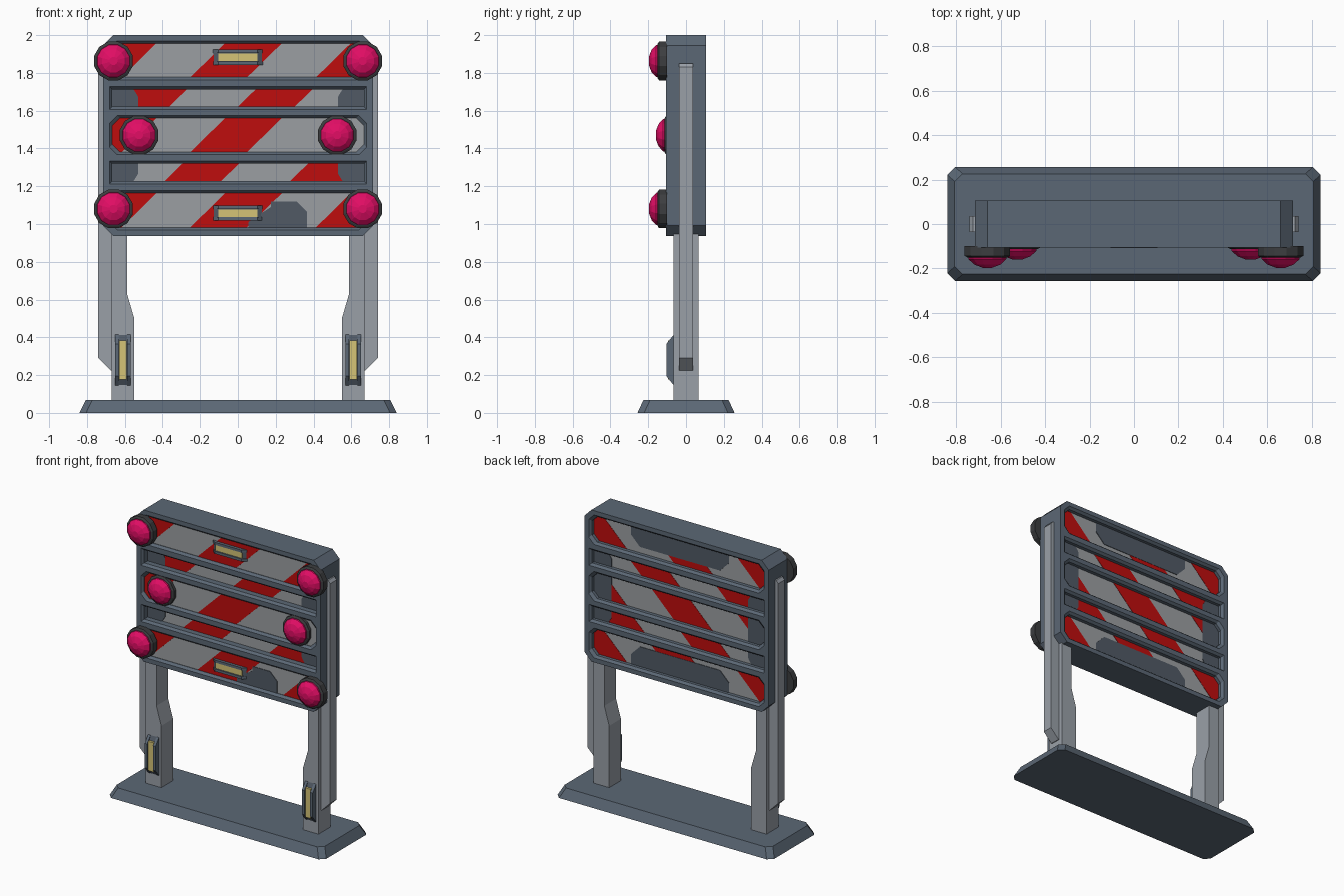
import bpy, bmesh, math

if "Cube" in bpy.data.objects:
    bpy.data.objects.remove(bpy.data.objects["Cube"])

def mat(name, r, g, b):
    m = bpy.data.materials.new(name)
    m.diffuse_color = (r, g, b, 1)
    m.use_nodes = True
    m.node_tree.nodes["Principled BSDF"].inputs["Base Color"].default_value = m.diffuse_color
    return m

SLATE = mat("slate_frame", 0.105, 0.137, 0.178)
PATCH = mat("dark_slate", 0.082, 0.102, 0.130)
STEEL = mat("leg_grey", 0.32, 0.35, 0.39)
GREY = mat("board_grey", 0.33, 0.345, 0.36)
RED = mat("stripe_red", 0.52, 0.004, 0.004)
PINK = mat("lamp_pink", 0.76, 0.004, 0.13)
RUBBER = mat("lamp_housing", 0.045, 0.047, 0.05)
YELLOW = mat("pale_yellow", 0.66, 0.55, 0.18)

def loft(name, loops, material):
    """Solid through a list of equal-length 3D loops, capped at both ends."""
    bm = bmesh.new()
    rings = [[bm.verts.new(p) for p in lp] for lp in loops]
    n = len(rings[0])
    for a, b in zip(rings, rings[1:]):
        for i in range(n):
            bm.faces.new((a[i], a[(i + 1) % n], b[(i + 1) % n], b[i]))
    bm.faces.new(rings[0])
    bm.faces.new(rings[-1])
    bmesh.ops.recalc_face_normals(bm, faces=bm.faces)
    me = bpy.data.meshes.new(name)
    bm.to_mesh(me)
    bm.free()
    me.materials.append(material)
    ob = bpy.data.objects.new(name, me)
    bpy.context.collection.objects.link(ob)
    return ob

def octa(hx, z0, z1, c):
    if c == 0:
        return [(-hx, z0), (hx, z0), (hx, z1), (-hx, z1)]
    return [(-hx + c, z0), (hx - c, z0), (hx, z0 + c), (hx, z1 - c),
            (hx - c, z1), (-hx + c, z1), (-hx, z1 - c), (-hx, z0 + c)]

def at_y(poly, y):
    return [(x, y, z) for x, z in poly]

def slab(name, poly, y0, y1, material):
    return loft(name, [at_y(poly, y0), at_y(poly, y1)], material)

def clip(poly, a, b, c):
    """Keep the part of a polygon where a*x + b*z <= c."""
    out = []
    for p, q in zip(poly, poly[1:] + poly[:1]):
        dp, dq = a * p[0] + b * p[1] - c, a * q[0] + b * q[1] - c
        if dp <= 0:
            out.append(p)
        if dp * dq < 0:
            t = dp / (dp - dq)
            out.append((p[0] + t * (q[0] - p[0]), p[1] + t * (q[1] - p[1])))
    return out

def size(poly):
    return abs(sum(p[0] * q[1] - q[0] * p[1] for p, q in zip(poly, poly[1:] + poly[:1]))) / 2

# Base plate with sloping edges
def plan(hx, hy, c, z):
    return [(x, y, z) for x, y in octa(hx, -hy, hy, c)]
loft("base", [plan(0.84, 0.257, 0.035, 0), plan(0.807, 0.226, 0.035, 0.067)], SLATE)

# Legs, outer rails and leg lamps
def lamp_bar(name, to3d, half, w, depth):
    """Bezel of two end-tapered rails around a recessed yellow bar; to3d(along, across, out)."""
    prof = [(-half, 0), (half, 0), (half - 0.05 * depth / 0.04, depth), (-half + 0.05 * depth / 0.04, depth)]
    for s in (-1, 1):
        loft(name + "_rail", [[to3d(u, s * w * k, d) for u, d in prof] for k in (0.55, 1)], SLATE)
    low = [(u, d * 0.6) for u, d in prof]
    loft(name + "_tray", [[to3d(u, w * k, d) for u, d in low] for k in (-0.56, 0.56)], PATCH)
    h = half * 0.76
    q = [(-h, -w * 0.5), (h, -w * 0.5), (h, w * 0.5), (-h, w * 0.5)]
    loft(name + "_glow", [[to3d(u, v, d) for u, v in q] for d in (depth * 0.4, depth * 0.8)], YELLOW)

for s, side in ((-1, "left"), (1, "right")):
    leg = [(0.55, 0.06), (0.67, 0.06), (0.67, 0.96), (0.588, 0.96), (0.588, 0.63), (0.55, 0.5)]
    slab(side + "_leg", [(s * x, z) for x, z in leg], -0.065, 0.065, STEEL)
    rail = [(0.66, 0.225), (0.675, 0.225), (0.74, 0.29), (0.74, 1.83), (0.725, 1.85), (0.66, 1.85)]
    slab(side + "_rail", [(s * x, z) for x, z in rail], -0.036, 0.036, STEEL)
    lamp_bar(side + "_leg_lamp", lambda u, v, d: (s * 0.61 + v, -0.064 - d, 0.28 + u), 0.135, 0.042, 0.04)

# Panel body with pockets cut for each row, front and back
body = slab("panel_frame", octa(0.715, 0.937, 2.0, 0.055), -0.105, 0.105, SLATE)
ROWS = [("top", 1.763, 1.97, 0.04, -0.083), ("upper_gap", 1.607, 1.727, 0, -0.045),
        ("middle", 1.367, 1.574, 0.04, -0.083), ("lower_gap", 1.213, 1.333, 0, -0.045),
        ("bottom", 0.968, 1.177, 0.04, -0.083)]
BACK = 0.062

def patches(row, back):
    """Dark painted areas of a row."""
    out = []
    if back and row == "top":
        out.append([(-0.38, 1.98), (0.38, 1.98), (0.38, 1.89), (0.31, 1.82), (-0.31, 1.82), (-0.38, 1.89)])
    if back and row == "bottom":
        out.append([(-0.38, 0.96), (0.38, 0.96), (0.38, 1.05), (0.31, 1.12), (-0.31, 1.12), (-0.38, 1.05)])
    if not back and row == "bottom":
        out.append([(0.055, 0.96), (0.365, 0.96), (0.365, 1.065), (0.31, 1.12), (0.175, 1.12),
                    (0.175, 1.09), (0.055, 1.01)])
    if "gap" in row or (back and row == "middle"):
        for s in (-1, 1):
            out.append([(s * 0.7, 1.2), (s * 0.57, 1.2), (s * 0.53, 1.265), (s * 0.53, 1.675),
                        (s * 0.57, 1.74), (s * 0.7, 1.74)])
    return out

cutters = []
for row, z0, z1, c, front in ROWS:
    for back in (False, True):
        face, floor, out = (0.105, BACK, 1) if back else (-0.105, front, -1)
        rim = 0.014
        mouth = octa(0.68, z0, z1, c)
        inner = octa(0.68 - rim, z0 + rim, z1 - rim, c)
        cut = loft("pocket_cutter", [at_y(octa(0.682, z0 - 0.002, z1 + 0.002, c), face + out * 0.01),
                                     at_y(mouth, face), at_y(inner, face - out * 0.016),
                                     at_y(inner, floor)], SLATE)
        cutters.append(cut)
        tag = row + ("_back" if back else "_front")
        slab(tag + "_board", inner, floor - out * 0.002, floor + out * 0.002, GREY)
        # Diagonal warning stripes clipped to the row
        zc, slope, width, period = (z0 + z1) / 2, 1.02, 0.30, 0.665
        start = -0.16
        if row == "upper_gap":
            start = 0.047
        if row == "lower_gap":
            start = -0.342
        for k in (-1, 0, 1):
            if row == "middle" and k == 1 and not back:
                continue
            e = start + k * period - slope * zc
            st = clip(clip(inner, -1, slope, -e), 1, -slope, e + width)
            if len(st) > 2 and size(st) > 1e-4:
                slab(tag + "_stripe", st, floor, floor + out * 0.004, RED)
        # Dark patches clipped to the row
        hx = 0.68 - rim
        for p in patches(row, back):
            for h in ((0, 1, z1 - rim), (0, -1, -z0 - rim), (1, 0, hx), (-1, 0, hx)):
                p = clip(p, *h)
            if len(p) > 2:
                slab(tag + "_patch", p, floor, floor + out * 0.006, PATCH)

for cut in cutters:
    cut.hide_render = True
    m = body.modifiers.new("pocket", "BOOLEAN")
    m.operation = "DIFFERENCE"
    m.solver = "EXACT"
    m.object = cut
# Bake the pockets and drop the cutters
dg = bpy.context.evaluated_depsgraph_get()
cut_mesh = bpy.data.meshes.new_from_object(body.evaluated_get(dg))
body.modifiers.clear()
body.data = cut_mesh
for cut in cutters:
    bpy.data.objects.remove(cut)

# Yellow lamp bars on the top and bottom rows
for name, z in (("top_lamp", 1.883), ("bottom_lamp", 1.058)):
    lamp_bar(name, lambda u, v, d: (u, -0.082 - d, z + v), 0.137, 0.04, 0.026)

# Round warning lights
def ring(cx, y, cz, r, n=12):
    return [(cx + r * math.cos(2 * math.pi * (i + 0.5) / n), y,
             cz + r * math.sin(2 * math.pi * (i + 0.5) / n)) for i in range(n)]

for cx, cz, y in ((0.66, 1.863, -0.10), (0.525, 1.47, -0.063), (0.66, 1.08, -0.10)):
    for s in (-1, 1):
        x = s * cx
        loft("light_housing", [ring(x, y, cz, 0.106), ring(x, y - 0.043, cz, 0.106),
                               ring(x, y - 0.05, cz, 0.094)], RUBBER)
        loft("light_dome", [ring(x, y - 0.045, cz, 0.09), ring(x, y - 0.058, cz, 0.088),
                            ring(x, y - 0.082, cz, 0.062), ring(x, y - 0.097, cz, 0.022)], PINK)
